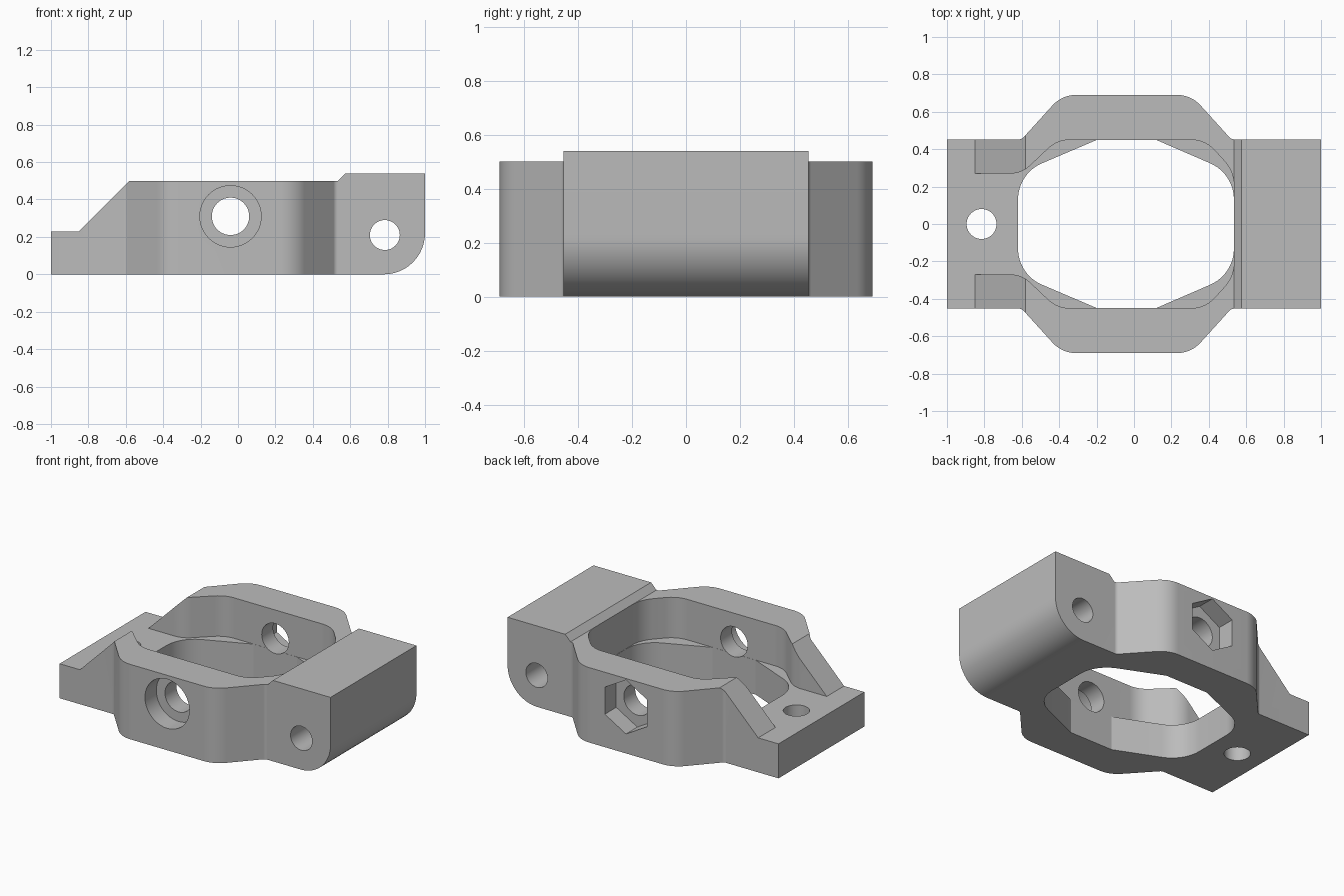
import bpy, bmesh, math
from mathutils import Vector

cube = bpy.data.objects.get("Cube")
if cube:
    bpy.data.objects.remove(cube, do_unlink=True)

grey = bpy.data.materials.new("plain grey")
grey.use_nodes = True
grey.diffuse_color = (0.5, 0.5, 0.5, 1)
grey.node_tree.nodes["Principled BSDF"].inputs["Base Color"].default_value = (0.5, 0.5, 0.5, 1)


def rounded(corners, steps=12):
    """Polygon from (u, v, radius) corners, with each corner filleted."""
    out = []
    n = len(corners)
    for i, (u, v, r) in enumerate(corners):
        p = Vector((u, v))
        if r == 0:
            out.append(p)
            continue
        a = (Vector(corners[i - 1][:2]) - p).normalized()
        b = (Vector(corners[(i + 1) % n][:2]) - p).normalized()
        half = a.angle(b) / 2
        centre = p + (a + b).normalized() * (r / math.sin(half))
        start = p + a * (r / math.tan(half)) - centre
        end = p + b * (r / math.tan(half)) - centre
        sweep = math.pi - 2 * half
        for k in range(steps + 1):
            t = k / steps
            out.append(centre + (start * math.sin((1 - t) * sweep)
                                 + end * math.sin(t * sweep)) / math.sin(sweep))
    return out


def ring(u, v, r, sides=48, turn=0.0):
    return [Vector((u + r * math.cos(turn + math.tau * k / sides),
                    v + r * math.sin(turn + math.tau * k / sides))) for k in range(sides)]


def mirrored(half):
    """Close a left-to-right half outline with its mirror image across y = 0."""
    return half + [(x, -y, r) for x, y, r in reversed(half)]


def prism(name, points, axis, lo, hi):
    """Extrude a polygon along y (drawn in x, z) or z (drawn in x, y)."""
    bm = bmesh.new()
    place = (lambda p, t: (p.x, t, p.y)) if axis == "y" else (lambda p, t: (p.x, p.y, t))
    low = [bm.verts.new(place(p, lo)) for p in points]
    high = [bm.verts.new(place(p, hi)) for p in points]
    bm.faces.new(low)
    bm.faces.new(high)
    for i in range(len(points)):
        bm.faces.new((low[i - 1], low[i], high[i], high[i - 1]))
    bmesh.ops.recalc_face_normals(bm, faces=bm.faces)
    mesh = bpy.data.meshes.new(name)
    bm.to_mesh(mesh)
    bm.free()
    mesh.materials.append(grey)
    obj = bpy.data.objects.new(name, mesh)
    bpy.context.collection.objects.link(obj)
    return obj


def combine(body, tool, operation):
    mod = body.modifiers.new(tool.name, "BOOLEAN")
    mod.operation = operation
    mod.solver = "EXACT"
    mod.object = tool
    bpy.context.view_layer.objects.active = body
    bpy.ops.object.modifier_apply(modifier=mod.name)
    bpy.data.objects.remove(tool, do_unlink=True)


# Plan outline of the bracket: narrow ends, wide bulged middle
plan = mirrored([(-1, 0.453, 0), (-0.6, 0.453, 0.03), (-0.385, 0.69, 0.17),
                 (0.305, 0.69, 0.17), (0.52, 0.453, 0.03), (1, 0.453, 0)])
body = prism("bracket_body", rounded(plan), "z", -0.1, 0.7)

# Side profile: thin mounting plate, ramp, level arms, raised end block
side = [(-1, 0, 0), (1, 0, 0.22), (1, 0.54, 0), (0.575, 0.54, 0),
        (0.535, 0.5, 0), (-0.58, 0.5, 0), (-0.85, 0.23, 0), (-1, 0.23, 0)]
combine(body, prism("side_profile", rounded(side), "y", -1, 1), "INTERSECT")

# Upper pocket, open toward the mounting plate
pocket = mirrored([(-1.1, 0.27, 0), (-0.6, 0.27, 0.15), (-0.41, 0.45, 0.17),
                   (0.38, 0.45, 0.17), (0.535, 0.28, 0.2)])
combine(body, prism("pocket_cutter", rounded(pocket), "z", 0.23, 0.8), "DIFFERENCE")

# Lower opening through the floor
opening = mirrored([(-0.62, 0.27, 0.21), (-0.2, 0.449, 0),
                    (0.12, 0.449, 0), (0.534, 0.27, 0.21)])
combine(body, prism("opening_cutter", rounded(opening), "z", -0.2, 0.3), "DIFFERENCE")

# Bolt holes, front counterbore and back hexagonal nut recess
bores = [
    ("plate_hole", ring(-0.815, 0, 0.08), "z", -0.2, 0.4),
    ("hinge_hole", ring(0.785, 0.21, 0.08), "y", -1, 1),
    ("arm_hole", ring(-0.04, 0.31, 0.1), "y", -1, 1),
    ("counterbore", ring(-0.04, 0.31, 0.164), "y", -1, -0.57),
    ("nut_recess", ring(-0.04, 0.31, 0.18, 6, math.pi / 2), "y", 0.57, 1),
]
for bore in bores:
    combine(body, prism(*bore), "DIFFERENCE")

# Smooth the fillets and bores, keep the machined edges sharp
bpy.ops.object.select_all(action="DESELECT")
body.select_set(True)
bpy.context.view_layer.objects.active = body
bpy.ops.object.shade_smooth_by_angle(angle=math.radians(20))
